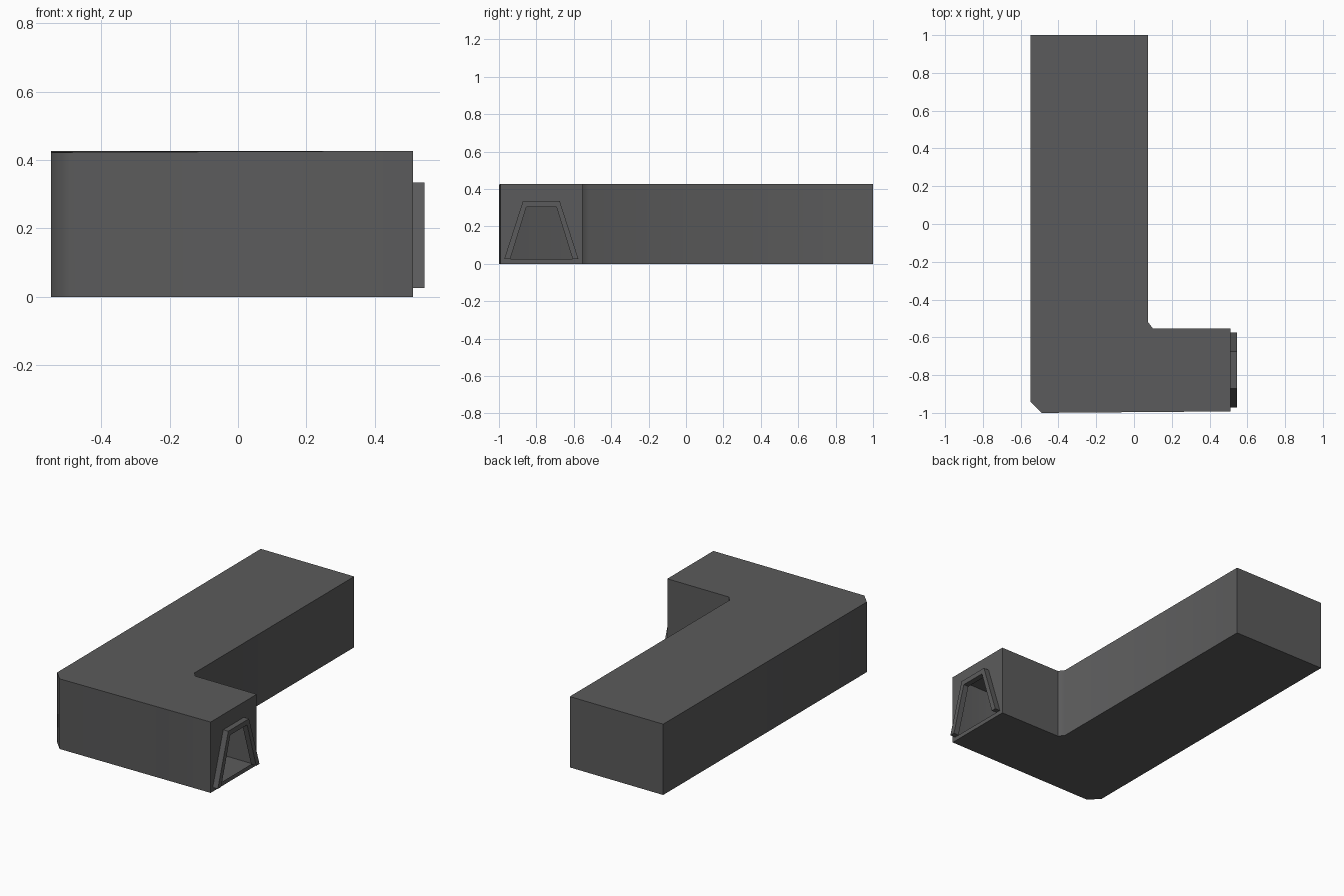
import bpy, bmesh

if "Cube" in bpy.data.objects:
    bpy.data.objects.remove(bpy.data.objects["Cube"])

stone = bpy.data.materials.new("dark_grey")
stone.diffuse_color = (0.105, 0.105, 0.106, 1)
stone.use_nodes = True
stone.node_tree.nodes["Principled BSDF"].inputs["Base Color"].default_value = stone.diffuse_color


def finish(name, bm):
    bmesh.ops.recalc_face_normals(bm, faces=bm.faces)
    mesh = bpy.data.meshes.new(name)
    bm.to_mesh(mesh)
    bm.free()
    mesh.materials.append(stone)
    obj = bpy.data.objects.new(name, mesh)
    bpy.context.collection.objects.link(obj)
    bpy.context.view_layer.objects.active = obj
    for other in bpy.context.selected_objects:
        other.select_set(False)
    obj.select_set(True)
    bpy.ops.object.shade_smooth_by_angle(angle=0.87)
    return obj


HEIGHT, WALL_X, FRAME_X = 0.427, 0.512, 0.546

# trapezoid doorway profiles in (y, z): bottom left, top left, top right, bottom right
outer = [(-0.972, 0.025), (-0.872, 0.335), (-0.675, 0.335), (-0.575, 0.025)]
inner = [(-0.940, 0.025), (-0.853, 0.305), (-0.693, 0.305), (-0.606, 0.025)]

# hollow L-shaped passage, with the doorway cut in its short end
plan = [(WALL_X, -0.553), (0.10, -0.553), (0.075, -0.52), (0.075, 1.0),
        (-0.548, 1.0), (-0.548, -0.94), (-0.49, -1.0), (WALL_X, -0.992)]
bm = bmesh.new()
low = [bm.verts.new((x, y, 0)) for x, y in plan]
high = [bm.verts.new((x, y, 0.423 if x < -0.4 and y < 0 else HEIGHT)) for x, y in plan]
bm.faces.new(low)
bm.faces.new(high)
for i in range(len(plan) - 1):
    bm.faces.new((low[i], low[i + 1], high[i + 1], high[i]))
hole = [bm.verts.new((WALL_X, y, z)) for y, z in inner]
rim = [low[-1], high[-1], high[0], low[0]]
for i in range(4):
    j = (i + 1) % 4
    bm.faces.new((rim[i], rim[j], hole[j], hole[i]))
finish("passage", bm)

# raised door frame, two slanted legs and a lintel
bm = bmesh.new()
rings = [[bm.verts.new((x, y, z)) for y, z in profile]
         for x in (WALL_X, FRAME_X) for profile in (outer, inner)]
back_out, back_in, front_out, front_in = rings
for a, b in ((front_out, front_in), (back_out, front_out), (front_in, back_in), (back_in, back_out)):
    for i in range(3):
        bm.faces.new((a[i], a[i + 1], b[i + 1], b[i]))
for i in (0, 3):
    bm.faces.new((back_out[i], front_out[i], front_in[i], back_in[i]))
finish("door_frame", bm)
